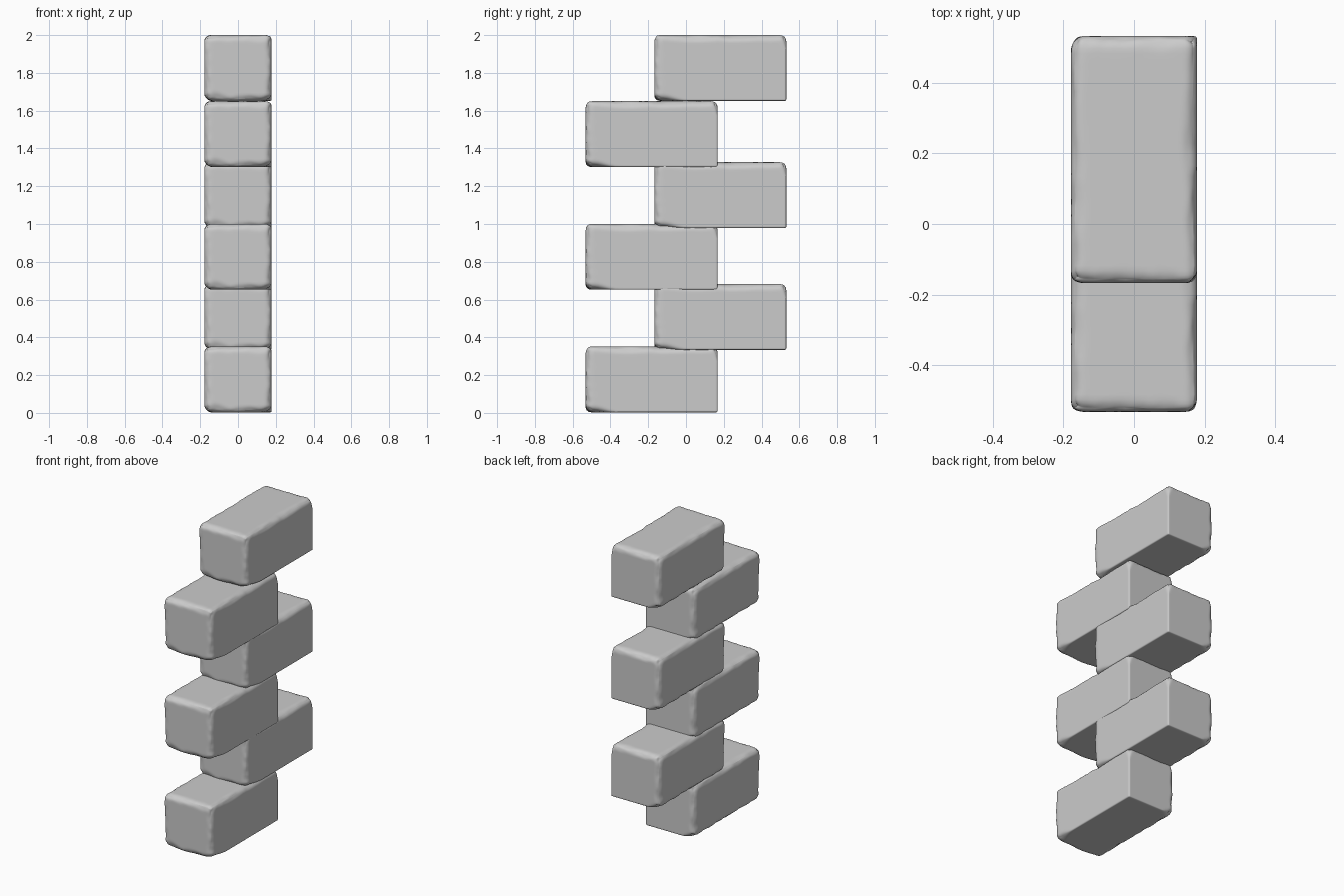
import bpy, bmesh, math
from mathutils import Vector, noise

if "Cube" in bpy.data.objects:
    bpy.data.objects.remove(bpy.data.objects["Cube"])

HALF = Vector((0.178, 0.349, 0.174))


def worn(u):
    """Map a unit cube point to a brick with soft, chipped edges."""
    u = Vector([math.sin(c * math.pi / 2) for c in u])
    p = Vector([u[i] * HALF[i] for i in range(3)])
    # left, front and top sides are rounded; the other edges stay crisp
    w = max(0.0, min(1.0, (max(-u.x, -u.y, u.z) - 0.55) / 0.3))
    r = 0.008 + 0.03 * w
    n = noise.noise(p * 14) + 0.5 * noise.noise(p * 30)
    r += w * 0.014 * n
    # extra wear along the lower left edges
    if u.x < -0.5 and u.z < 0:
        r += 0.012 * min(1, (-u.x - 0.5) * 3) * -u.z
    r = max(r, 0.006)
    q = Vector([max(-HALF[i] + r, min(HALF[i] - r, p[i])) for i in range(3)])
    d = p - q
    return q + d.normalized() * min(r, d.length) if d.length > 1e-6 else p


# One worn brick shared by the whole stack
bm = bmesh.new()
bmesh.ops.create_cube(bm, size=2)
bmesh.ops.subdivide_edges(bm, edges=bm.edges[:], cuts=34, use_grid_fill=True)
for v in bm.verts:
    v.co = worn(v.co)
bmesh.ops.recalc_face_normals(bm, faces=bm.faces[:])
for f in bm.faces:
    f.smooth = True
mesh = bpy.data.meshes.new("brick")
bm.to_mesh(mesh)
bm.free()

# Staggered stack, alternating front and back
for i, z in enumerate((0.177, 0.508, 0.826, 1.153, 1.476, 1.826)):
    brick = bpy.data.objects.new(f"brick_{i + 1}", mesh)
    brick.location = (0, -0.182 if i % 2 == 0 else 0.182, z)
    bpy.context.collection.objects.link(brick)
